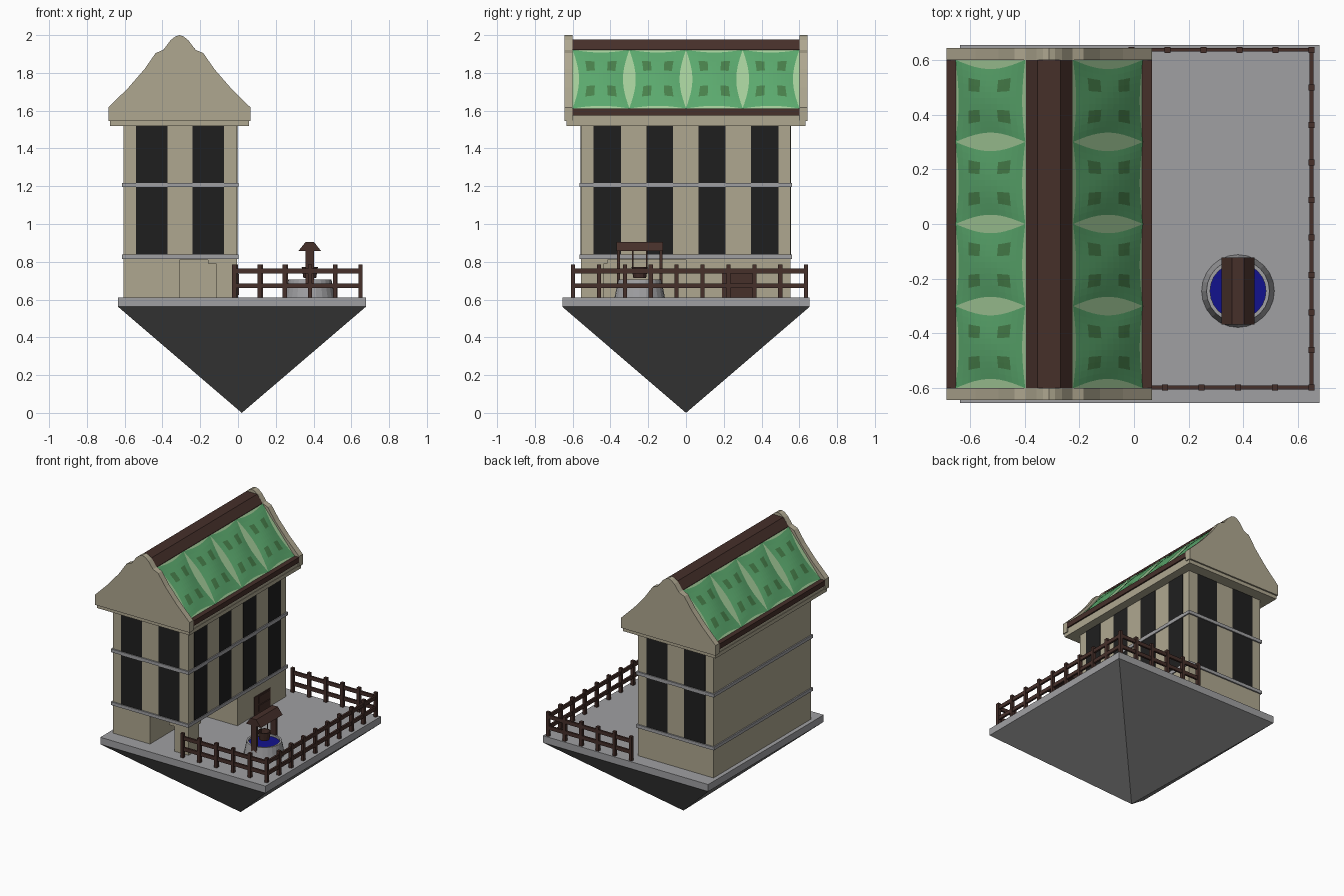
import bpy, bmesh
from math import sin, cos, pi
from mathutils import Vector

if "Cube" in bpy.data.objects:
    bpy.data.objects.remove(bpy.data.objects["Cube"])


def mat(name, r, g, b):
    m = bpy.data.materials.new(name)
    m.diffuse_color = (r ** 2.2, g ** 2.2, b ** 2.2, 1)
    m.use_nodes = True
    m.node_tree.nodes["Principled BSDF"].inputs["Base Color"].default_value = m.diffuse_color
    return m


STONE = mat("stone", .68, .65, .56)
GREY = mat("grey", .62, .62, .63)
ROCK = mat("rock", .45, .45, .45)
WOOD = mat("wood", .28, .20, .18)
GLASS = mat("dark_glass", .14, .14, .14)
GREEN = mat("tile_green", .36, .66, .43)
DEEP = mat("tile_dark_green", .29, .50, .30)
PALE = mat("pale_green", .64, .80, .60)
BLUE = mat("water_blue", .10, .10, .55)


def finish(name, bm, *mats):
    bmesh.ops.recalc_face_normals(bm, faces=bm.faces[:])
    me = bpy.data.meshes.new(name)
    bm.to_mesh(me)
    bm.free()
    for m in mats:
        me.materials.append(m)
    ob = bpy.data.objects.new(name, me)
    bpy.context.collection.objects.link(ob)
    return ob


def add_box(bm, x0, x1, y0, y1, z0, z1):
    for v in bmesh.ops.create_cube(bm, size=1)["verts"]:
        v.co = (x1 if v.co.x > 0 else x0, y1 if v.co.y > 0 else y0, z1 if v.co.z > 0 else z0)


def boxes(name, m, *dims):
    bm = bmesh.new()
    for d in dims:
        add_box(bm, *d)
    return finish(name, bm, m)


def extrude_y(name, m, pts, y0, y1):
    """Extrude an x-z outline along y."""
    bm = bmesh.new()
    f = bm.faces.new([bm.verts.new((x, y0, z)) for x, z in pts])
    new = bmesh.ops.extrude_face_region(bm, geom=[f])["geom"]
    for v in new:
        if isinstance(v, bmesh.types.BMVert):
            v.co.y = y1
    return finish(name, bm, m)


def mirrored(half, xc):
    """Outline from right-half points (distance, z), listed bottom to top."""
    return [(xc + d, z) for d, z in half] + [(xc - d, z) for d, z in reversed(half) if d > 0]


def lathe(name, m, rings, cx, cy, n=24):
    """Spin (radius, z) points around a vertical axis, capping the last ring."""
    bm = bmesh.new()
    loops = [[bm.verts.new((cx + r * cos(2 * pi * i / n), cy + r * sin(2 * pi * i / n), z))
              for i in range(n)] for r, z in rings]
    for a, b in zip(loops, loops[1:]):
        for i in range(n):
            j = (i + 1) % n
            bm.faces.new((a[i], a[j], b[j], b[i]))
    bm.faces.new(loops[-1])
    bm.faces.new(loops[0][::-1])
    return finish(name, bm, m)


# Floating base: slab and inverted rock pyramid
PX0, PX1, PY = -.635, .677, .655
boxes("ground_slab", GREY, (PX0, PX1, -PY, PY, .562, .612))
bm = bmesh.new()
rim = [bm.verts.new((x, y, .562)) for x, y in ((PX0, -PY), (PX1, -PY), (PX1, PY), (PX0, PY))]
tip = bm.verts.new((.02, 0, 0))
bm.faces.new(rim)
for i in range(4):
    bm.faces.new((rim[i], rim[(i + 1) % 4], tip))
finish("rock_base", bm, ROCK)

# House: ground floor with an open corner porch, then two upper storeys
X0, X1, Y0, Y1 = -.605, -.005, -.555, .552
boxes("ground_floor", STONE, (X0, -.31, Y0, Y1, .612, .82), (-.31, X1, 0, Y1, .612, .82))
boxes("porch_column", STONE, (-.116, X1, Y0, -.435, .612, .80),
      (-.16, X1, Y0, -.415, .79, .82))
boxes("upper_floors", STONE, (X0, X1, Y0, Y1, .81, 1.525))
boxes("floor_bands", GREY, *[(X0 - .009, X1 + .008, Y0 - .01, Y1 + .01, z, z + .023)
                             for z in (.815, 1.195)])

# Tall dark windows on the front, back and right sides
wins = []
for z0, z1 in ((.838, 1.195), (1.218, 1.52)):
    for a, b in ((-.54, -.372), (-.24, -.075)):
        wins += [(a, b, Y0 - .003, Y0 + .02, z0, z1), (a, b, Y1 - .02, Y1 + .003, z0, z1)]
    for a, b in ((-.49, -.345), (-.21, -.07), (.065, .21), (.345, .49)):
        wins.append((X1 - .02, X1 + .003, a, b, z0, z1))
boxes("windows", GLASS, *wins)

# Door with two raised panels
boxes("door", WOOD, (X1 - .01, X1 + .004, .19, .37, .612, .745),
      (X1, X1 + .009, .235, .36, .625, .67), (X1, X1 + .009, .235, .36, .685, .735))

# Cornice and gable ends
XC = -.31
boxes("cornice", STONE, (XC - .368, XC + .368, -.632, .632, 1.52, 1.547),
      (XC - .365, XC + .365, -.61, .61, 1.545, 1.578))
gable = mirrored([(.375, 1.545), (.375, 1.618), (.27, 1.722), (.185, 1.82), (.126, 1.905),
                  (.085, 1.922), (.047, 1.973), (.022, 1.993), (0, 2.0)], XC)
extrude_y("gable_front", STONE, gable, -.643, -.60)
extrude_y("gable_back", STONE, gable, .60, .643)

# Roof core, eave beams and ridge cap
extrude_y("roof_underlay", PALE, mirrored([(.34, 1.575), (.34, 1.61), (.085, 1.92)], XC), -.6, .6)
boxes("eave_beams", WOOD, *[(XC + s * .3575 - .0175, XC + s * .3575 + .0175, -.6, .6, 1.575, 1.612)
                            for s in (-1, 1)])
extrude_y("ridge_cap", WOOD, mirrored([(.085, 1.90), (.085, 1.923), (.042, 1.976)], XC), -.6, .6)

# Pillow-shaped roof panels with pinched edges and dark tile patches
N = 11
bm = bmesh.new()
for s in (-1, 1):
    normal = Vector((s * .31, 0, .255)).normalized()
    for k in range(4):
        grid = []
        for i in range(N + 1):
            row = []
            for j in range(N + 1):
                u, v = i / N, j / N
                bu, bv = sin(pi * u), sin(pi * v)
                y = -.6 + .3 * (k + u) + .034 * bv * (1 - 2 * u)
                t = v + .045 * bu * (1 - 2 * v)
                p = Vector((XC + s * (.34 - .255 * t), y, 1.61 + .31 * t))
                row.append(bm.verts.new(p + normal * (.003 + .012 * bu * bv)))
            grid.append(row)
        for i in range(N):
            for j in range(N):
                f = bm.faces.new((grid[i][j], grid[i + 1][j], grid[i + 1][j + 1], grid[i][j + 1]))
                f.material_index = int(i in (2, 3, 7, 8) and j in (2, 3, 7, 8))
                f.normal_update()
                if f.normal.z < 0:
                    f.normal_flip()
me = bpy.data.meshes.new("roof_panels")
bm.to_mesh(me)
bm.free()
me.materials.append(GREEN)
me.materials.append(DEEP)
bpy.context.collection.objects.link(bpy.data.objects.new("roof_panels", me))


# Fences: posts with two rails
def fence(name, a, b, c, count, along_x):
    parts = []
    for i in range(count):
        p = a + (b - a) * i / (count - 1)
        parts.append((p - .011, p + .011, c - .011, c + .011, .612, .786))
    for z in (.66, .738):
        parts.append((a - .011, b + .011, c - .006, c + .008, z, z + .026))
    if not along_x:
        parts = [(d[2], d[3], d[0], d[1], d[4], d[5]) for d in parts]
    boxes(name, WOOD, *parts)


fence("fence_front", -.02, .648, -.598, 6, True)
fence("fence_back", -.01, .648, .636, 6, True)
fence("fence_right", -.598, .636, .648, 10, False)

# Well: tapered stone ring, water, posts, roof and bucket
WX, WY = .38, -.245
lathe("well_ring", GREY, [(.133, .612), (.115, .705), (.102, .705), (.102, .64)], WX, WY)
lathe("well_water", BLUE, [(.103, .64), (.103, .69)], WX, WY)
boxes("well_posts", WOOD, *[(WX - .022, WX + .022, WY + s * .112 - .008, WY + s * .112 + .008,
                             .612, .87) for s in (-1, 1)])
extrude_y("well_roof", WOOD, mirrored([(.06, .857), (.022, .905)], WX), WY - .123, WY + .123)
lathe("bucket", WOOD, [(.034, .715), (.043, .772), (.036, .772), (.03, .73)], WX, WY, 12)
boxes("bucket_ropes", WOOD, *[(WX - .003, WX + .003, WY + s * .037 - .003, WY + s * .037 + .003,
                               .765, .87) for s in (-1, 1)])
